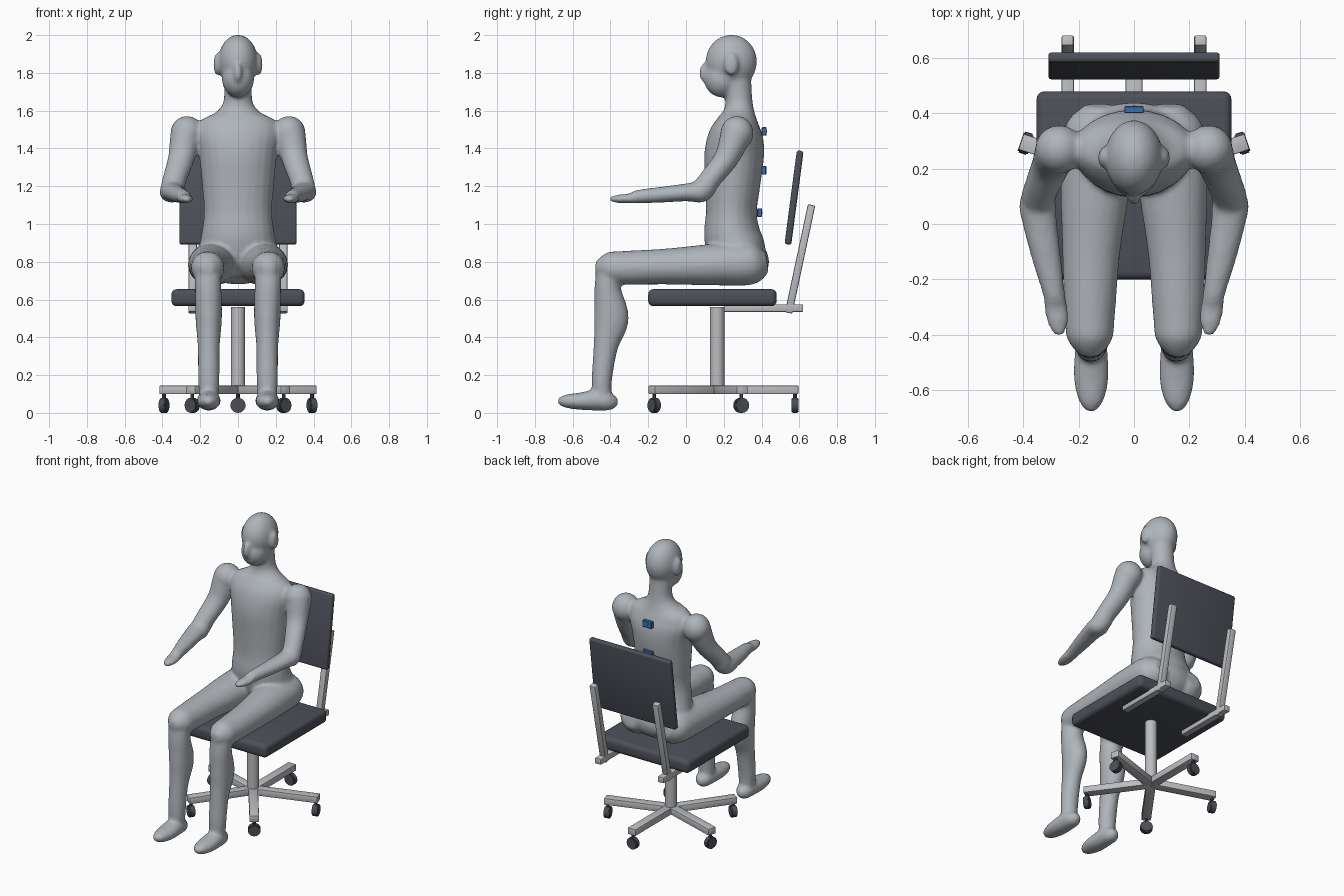
import bpy, bmesh, math
from mathutils import Matrix, Vector

cube = bpy.data.objects.get("Cube")
if cube:
    bpy.data.objects.remove(cube, do_unlink=True)


def material(name, rgb):
    m = bpy.data.materials.new(name)
    m.use_nodes = True
    m.diffuse_color = (*rgb, 1)
    m.node_tree.nodes["Principled BSDF"].inputs["Base Color"].default_value = (*rgb, 1)
    return m


SKIN = material("mannequin grey", (0.43, 0.46, 0.49))
METAL = material("light metal", (0.50, 0.51, 0.53))
PAD = material("dark upholstery", (0.075, 0.08, 0.10))
WHEEL = material("caster dark grey", (0.07, 0.075, 0.09))
BLUE = material("sensor blue", (0.04, 0.16, 0.40))


def finish(bm, name, mat, smooth=True):
    bmesh.ops.recalc_face_normals(bm, faces=bm.faces)
    me = bpy.data.meshes.new(name)
    bm.to_mesh(me)
    bm.free()
    me.materials.append(mat)
    ob = bpy.data.objects.new(name, me)
    bpy.context.collection.objects.link(ob)
    bpy.ops.object.select_all(action="DESELECT")
    ob.select_set(True)
    bpy.context.view_layer.objects.active = ob
    if smooth:
        bpy.ops.object.shade_smooth_by_angle(angle=math.radians(35))
    return ob


def box(name, loc, size, mat, bevel=0.005, segments=2, rot=None):
    bm = bmesh.new()
    bmesh.ops.create_cube(bm, size=1, matrix=Matrix.Diagonal((*size, 1)))
    bmesh.ops.bevel(bm, geom=bm.edges[:], offset=bevel, segments=segments,
                    profile=0.5, affect="EDGES")
    bm.transform(Matrix.Translation(loc) @ (rot or Matrix()))
    return finish(bm, name, mat)


def cylinder(name, loc, radius, depth, mat, rot=None, sides=24, bevel=0):
    bm = bmesh.new()
    bmesh.ops.create_cone(bm, cap_ends=True, segments=sides, radius1=radius,
                          radius2=radius, depth=depth)
    if bevel:
        rims = [e for e in bm.edges if abs(e.verts[0].co.z - e.verts[1].co.z) < 1e-5]
        bmesh.ops.bevel(bm, geom=rims, offset=bevel, segments=2, affect="EDGES")
    bm.transform(Matrix.Translation(loc) @ (rot or Matrix()))
    return finish(bm, name, mat)


def spline(points, steps=5):
    """Catmull-Rom resampling of rows of any length."""
    rows = [Vector(p) for p in points]
    out = []
    for i in range(len(rows) - 1):
        a, b, c, d = rows[max(i - 1, 0)], rows[i], rows[i + 1], rows[min(i + 2, len(rows) - 1)]
        for k in range(steps):
            t = k / steps
            out.append(0.5 * (2 * b + (c - a) * t + (2 * a - 5 * b + 4 * c - d) * t * t
                              + (3 * b - a - 3 * c + d) * t ** 3))
    return out + [rows[-1]]


def limb(bm, points, side=1, n=24):
    """Elliptical loft; each row is x, y, z, half width, half depth."""
    rows = spline(points)
    rings = []
    for i, row in enumerate(rows):
        tangent = (rows[min(i + 1, len(rows) - 1)] - rows[max(i - 1, 0)])
        tangent = Vector(tangent[:3]).normalized()
        across = (Vector((1, 0, 0)) - tangent * tangent.x).normalized()
        deep = tangent.cross(across)
        ring = []
        for k in range(n):
            a = math.tau * k / n
            p = Vector(row[:3]) + across * row[3] * math.cos(a) + deep * row[4] * math.sin(a)
            ring.append(bm.verts.new((p.x * side, p.y, p.z)))
        rings.append(ring)
    for r, s in zip(rings, rings[1:]):
        for k in range(n):
            bm.faces.new((r[k], r[(k + 1) % n], s[(k + 1) % n], s[k]))
    bm.faces.new(rings[0])
    bm.faces.new(rings[-1])


def ball(bm, loc, radii):
    bmesh.ops.create_uvsphere(bm, u_segments=24, v_segments=16, radius=1,
                              matrix=Matrix.Translation(loc) @ Matrix.Diagonal((*radii, 1)))


# Seated figure: torso and neck, head, then mirrored limbs
TORSO = [(0, .30, .74, .17, .10), (0, .275, .84, .21, .15), (0, .245, .94, .195, .15),
         (0, .24, 1.06, .18, .135), (0, .247, 1.2, .19, .145), (0, .255, 1.36, .205, .158),
         (0, .265, 1.47, .225, .145), (0, .275, 1.545, .20, .11), (0, .28, 1.59, .12, .085),
         (0, .28, 1.65, .077, .072), (0, .27, 1.78, .075, .075)]
UPPER_ARM = [(.26, .27, 1.53, .05, .05), (.275, .265, 1.48, .08, .08), (.30, .215, 1.35, .07, .065),
             (.335, .13, 1.24, .063, .058), (.348, .09, 1.18, .06, .06), (.35, .07, 1.14, .03, .03)]
FOREARM = [(.35, .13, 1.17, .035, .035), (.35, .08, 1.17, .066, .057), (.34, 0, 1.167, .062, .047),
           (.315, -.13, 1.155, .052, .042), (.29, -.25, 1.145, .04, .036),
           (.283, -.30, 1.135, .042, .026), (.275, -.36, 1.133, .037, .022),
           (.27, -.405, 1.132, .015, .012)]
THIGH = [(.13, .43, .80, .05, .05), (.13, .35, .79, .12, .11), (.14, .15, .785, .125, .11),
         (.155, -.1, .775, .105, .095), (.16, -.33, .768, .091, .089),
         (.16, -.42, .768, .08, .08), (.16, -.48, .768, .03, .03)]
SHIN = [(.16, -.40, .78, .07, .07), (.158, -.415, .66, .07, .07), (.155, -.395, .50, .07, .092),
        (.155, -.425, .35, .058, .065), (.155, -.445, .18, .056, .054), (.155, -.445, .07, .05, .05)]
FOOT = [(.155, -.362, .06, .02, .02), (.155, -.40, .06, .05, .046), (.155, -.47, .067, .06, .055),
        (.155, -.56, .062, .063, .046), (.155, -.64, .062, .045, .034), (.155, -.68, .064, .014, .014)]

bm = bmesh.new()
limb(bm, TORSO)
ball(bm, (0, .32, .80), (.20, .12, .12))
ball(bm, (0, .24, 1.86), (.105, .136, .142))
ball(bm, (0, .19, 1.77), (.086, .095, .10))
ball(bm, (0, .105, 1.80), (.024, .036, .055))
for side in (1, -1):
    for part in (UPPER_ARM, FOREARM, THIGH, SHIN, FOOT):
        limb(bm, part, side)
    ball(bm, (.27 * side, .27, 1.48), (.088, .088, .092))
    ball(bm, (.11 * side, .24, 1.845), (.02, .038, .06))
body = finish(bm, "seated_figure", SKIN, smooth=False)
remesh = body.modifiers.new("fuse", "REMESH")
remesh.mode = "VOXEL"
remesh.voxel_size = 0.011
remesh.use_smooth_shade = True
soften = body.modifiers.new("soften", "SMOOTH")
soften.factor = 0.5
soften.iterations = 6
for mod in ("fuse", "soften"):
    bpy.ops.object.modifier_apply(modifier=mod)
bpy.ops.object.shade_smooth()

# Sensors along the spine
for i, (y, z) in enumerate(((.39, 1.06), (.412, 1.285), (.414, 1.49))):
    box(f"spine_sensor_{i + 1}", (0, y, z), (.07, .026, .045), BLUE, .003, 1)
    box(f"sensor_light_{i + 1}", (0, y + .013, z), (.01, .004, .01), METAL, .001, 1)

# Chair pads
box("seat", (0, .14, .61), (.705, .68, .09), PAD, .028, 4)
box("backrest", (0, .572, 1.14), (.62, .036, .50), PAD, .012, 3,
    Matrix.Rotation(math.radians(-7.5), 4, "X"))

# Backrest supports
for side, label in ((1, "left"), (-1, "right")):
    box(f"{label}_seat_rail", (.24 * side, .41, .555), (.045, .42, .04), METAL)
    box(f"{label}_back_post", (.24 * side, .604, .815), (.045, .04, .585), METAL, .008, 2,
        Matrix.Rotation(math.radians(-12), 4, "X"))

# Column and five-legged base on casters
HUB = Vector((0, .165, 0))
cylinder("column", HUB + Vector((0, 0, .335)), .038, .45, METAL)
for i in range(5):
    angle = math.radians(90 + 72 * i)
    out = Vector((math.cos(angle), math.sin(angle), 0))
    turn = Matrix.Rotation(angle, 4, "Z")
    box(f"base_leg_{i + 1}", HUB + out * .215 + Vector((0, 0, .122)), (.43, .06, .045),
        METAL, .005, 2, turn)
    cylinder(f"caster_{i + 1}", HUB + out * .412 + Vector((0, 0, .04)), .04, .038, WHEEL,
             turn @ Matrix.Rotation(math.pi / 2, 4, "Y"), 20, .005)
    cylinder(f"caster_stem_{i + 1}", HUB + out * .412 + Vector((0, 0, .09)), .01, .04, WHEEL, None, 10)
